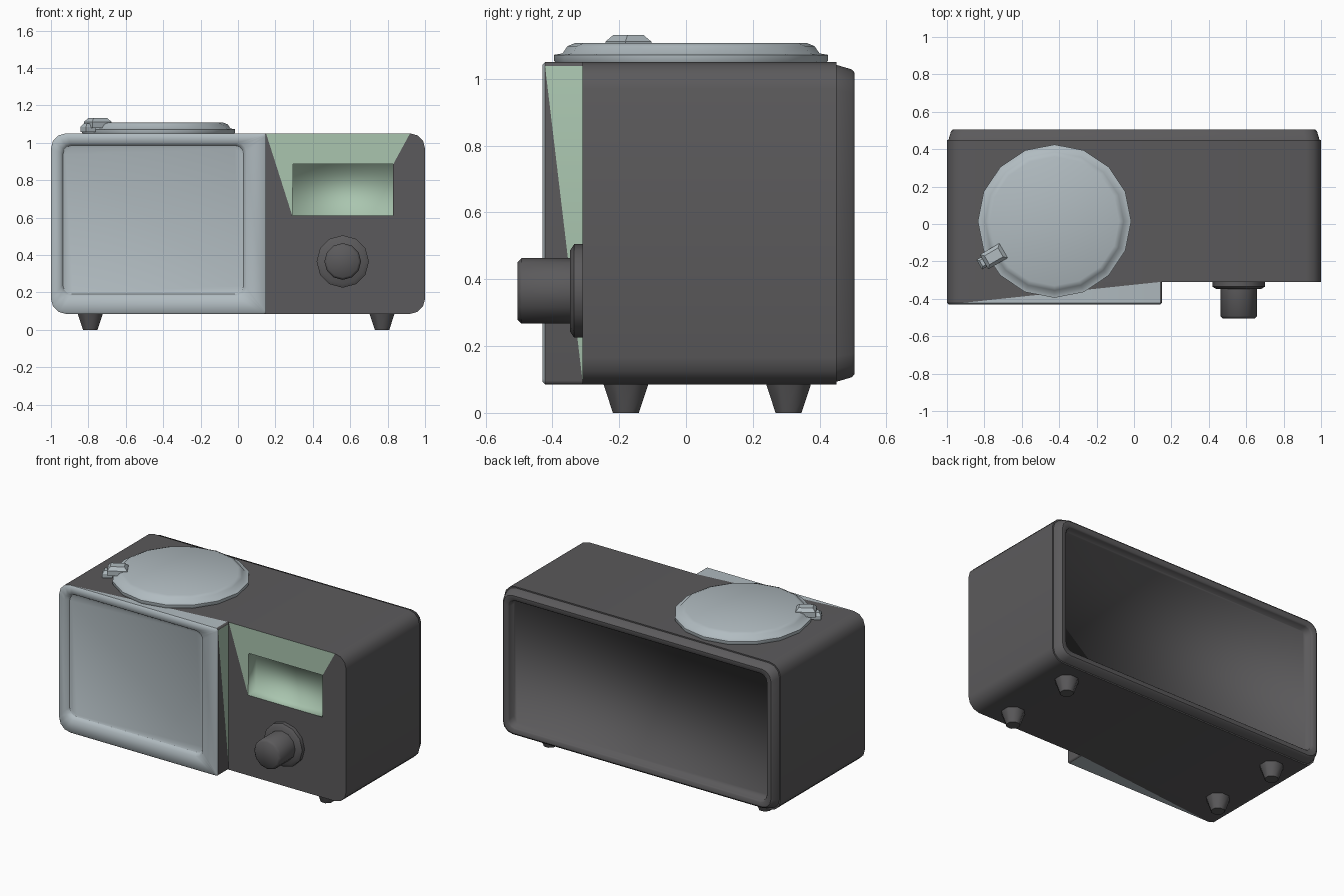
import bpy, bmesh, math
from mathutils import Matrix, Vector

if "Cube" in bpy.data.objects:
    bpy.data.objects.remove(bpy.data.objects["Cube"])


def make_material(name, rgb):
    m = bpy.data.materials.new(name)
    m.use_nodes = True
    m.diffuse_color = (*rgb, 1)
    m.node_tree.nodes["Principled BSDF"].inputs["Base Color"].default_value = (*rgb, 1)
    return m


MATS = [make_material("charcoal", (0.105, 0.102, 0.106)),
        make_material("pale_grey", (0.44, 0.50, 0.53)),
        make_material("soft_green", (0.40, 0.56, 0.43))]
DARK, LIGHT, GREEN = range(3)
STEPS = 4  # points per rounded corner


def outline(x0, x1, z0, z1, y, r, r_right=None):
    """Rounded rectangle facing the front, from the upper right corner round."""
    rr = r if r_right is None else r_right
    pts = []
    for k, (cx, cz, sx, sz, rad) in enumerate([(x1, z1, -1, -1, rr), (x0, z1, 1, -1, r),
                                               (x0, z0, 1, 1, r), (x1, z0, -1, 1, rr)]):
        for s in range(STEPS):
            a = math.pi / 2 * (k + s / (STEPS - 1))
            pts.append((cx + sx * rad + rad * math.cos(a), y, cz + sz * rad + rad * math.sin(a)))
    return pts


def add_ring(bm, pts):
    return [bm.verts.new(p) for p in pts]


def add_face(bm, verts, mat=DARK):
    f = bm.faces.new(verts)
    f.material_index = mat
    return f


def bridge(bm, a, b, mat=DARK, skip=()):
    n = len(a)
    for i in range(n):
        if i not in skip:
            j = (i + 1) % n
            add_face(bm, (a[i], a[j], b[j], b[i]), mat)


def finish(bm, name, angle=None, matrix=None):
    """Turn the bmesh into an object; no angle means smooth everywhere."""
    bmesh.ops.recalc_face_normals(bm, faces=bm.faces)
    if matrix:
        bm.transform(matrix)
    me = bpy.data.meshes.new(name)
    bm.to_mesh(me)
    bm.free()
    for m in MATS:
        me.materials.append(m)
    for p in me.polygons:
        p.use_smooth = True
    if angle is not None:
        me.set_sharp_from_angle(angle=math.radians(angle))
    ob = bpy.data.objects.new(name, me)
    bpy.context.scene.collection.objects.link(ob)
    return ob


def loft(name, rings, mat, angle=None, matrix=None, caps=(True, True)):
    bm = bmesh.new()
    vs = [add_ring(bm, r) for r in rings]
    for a, b in zip(vs, vs[1:]):
        bridge(bm, a, b, mat)
    for ring, wanted in ((vs[0], caps[0]), (vs[-1], caps[1])):
        if wanted:
            add_face(bm, ring, mat)
    return finish(bm, name, angle, matrix)


def lathe(name, profile, sides, mat, matrix, angle=35):
    rings = [[(r * math.cos(math.tau * i / sides), r * math.sin(math.tau * i / sides), h)
              for i in range(sides)] for r, h in profile]
    return loft(name, rings, mat, angle, matrix)


# Main dimensions
BOT, TOP, SPLIT = 0.085, 1.05, 0.15
FRONT, PANEL, BACK, RIM = -0.43, -0.31, 0.45, 0.505
R = 0.08


def shell(y, inset=0.0):
    return outline(-1 + inset, 1 - inset, BOT + inset, TOP - inset, y, R - inset * 0.5)


# Cabinet with the control panel and its green surround
bm = bmesh.new()
front = add_ring(bm, shell(PANEL))
back = add_ring(bm, shell(BACK))
bridge(bm, front, back)
top_mid = bm.verts.new((SPLIT, PANEL, TOP))
low_mid = bm.verts.new((SPLIT, PANEL, BOT))
niche_corners = [(0.83, PANEL, 0.885), (0.295, PANEL, 0.885), (0.29, PANEL, 0.61), (0.83, PANEL, 0.61)]
h = add_ring(bm, niche_corners)
add_face(bm, (front[3], top_mid, h[1], h[0]), GREEN)
add_face(bm, (top_mid, h[2], h[1]), GREEN)
add_face(bm, [top_mid, low_mid] + front[12:] + front[:4] + [h[0], h[3], h[2]])
add_face(bm, [top_mid] + front[4:12] + [low_mid])
finish(bm, "cabinet", 40)

# Niche in the control panel
loft("niche", [niche_corners, [(x, PANEL + 0.08, z) for x, _, z in niche_corners]],
     GREEN, None, None, (False, True)).data.flip_normals()

# Rear rim and sunken rear panel
loft("rear_rim", [shell(BACK), shell(BACK, 0.008), shell(RIM - 0.008, 0.022), shell(RIM, 0.032)],
     DARK, 50, None, (False, False))
rear = loft("rear_panel", [shell(RIM, 0.032), shell(RIM, 0.06), shell(RIM - 0.01, 0.068),
                           shell(BACK, 0.07)], DARK, None, None, (False, True))
if rear.data.polygons[-1].normal.y < 0:
    rear.data.flip_normals()

# Screen housing: its top, underside and inner side are split along a diagonal
EDGE = 0.008
bm = bmesh.new()
a = add_ring(bm, outline(-1, SPLIT, BOT, TOP, FRONT + EDGE, R, 0.012))
b = add_ring(bm, outline(-1, SPLIT, BOT, TOP, PANEL, R, 0.012))
T, L, S = STEPS - 1, 3 * STEPS - 1, 4 * STEPS - 1
bridge(bm, a, b, DARK, (T, L, S))
add_face(bm, (a[T], a[T + 1], b[T]), LIGHT)
add_face(bm, (a[T + 1], b[T + 1], b[T]))
add_face(bm, (a[L], a[L + 1], b[L + 1]), LIGHT)
add_face(bm, (a[L], b[L + 1], b[L]))
add_face(bm, (a[0], b[0], b[S]), GREEN)
add_face(bm, (a[0], b[S], a[S]))
finish(bm, "screen_housing", 40)

# Bezel and screen
bezel = [outline(-1, SPLIT, BOT, TOP, FRONT + EDGE, R, 0.012),
         outline(-1 + EDGE, SPLIT - EDGE, BOT + EDGE, TOP - EDGE, FRONT, R, 0.012),
         outline(-0.95, 0.045, 0.175, 1.0, FRONT, 0.05),
         outline(-0.935, 0.03, 0.19, 0.985, FRONT + 0.025, 0.045)]
screen = [bezel[-1], outline(-0.92, 0.015, 0.2, 0.97, FRONT + 0.03, 0.035)]
for name, rings, cap in (("bezel", bezel, False), ("screen", screen, True)):
    ob = loft(name, rings, LIGHT, None, None, (False, cap))
    if sum(p.normal.y * p.area for p in ob.data.polygons) > 0:
        ob.data.flip_normals()

# Round lid on top
LID = Vector((-0.425, 0.015, TOP))
lathe("lid", [(0.40, -0.01), (0.41, 0.005), (0.41, 0.022), (0.385, 0.026), (0.37, 0.048), (0.345, 0.058)],
      16, LIGHT, Matrix.Translation(LID), 50)


# Lid latch, pointing outwards from the lid centre
def block(name, x, half_x, half_y, z0, z1, slope):
    place = Matrix.Translation(LID) @ Matrix.Rotation(math.radians(210), 4, "Z")
    mid = z0 + (z1 - z0) * 0.6
    rings = [[(x + sx * hx, sy * hy, z) for sx, sy in ((1, 1), (-1, 1), (-1, -1), (1, -1))]
             for hx, hy, z in ((half_x, half_y, z0), (half_x, half_y, mid),
                               (half_x - slope, half_y - slope, z1))]
    loft(name, rings, LIGHT, 30, place)


block("latch", 0.375, 0.06, 0.045, 0.03, 0.082, 0.018)
block("latch_tail", 0.435, 0.03, 0.03, 0.008, 0.052, 0.012)

# Control knob
forward = Matrix.Translation((0.56, PANEL, 0.365)) @ Matrix.Rotation(math.pi / 2, 4, "X")
lathe("knob_flange", [(0.14, -0.01), (0.14, 0.025), (0.12, 0.038)], 12, DARK, forward, 50)
lathe("knob", [(0.098, 0.03), (0.098, 0.182), (0.085, 0.195)], 12, DARK, forward, 50)

# Feet
for side, x in (("right", -0.79), ("left", 0.77)):
    for end, y in (("front", -0.18), ("rear", 0.307)):
        lathe(f"{end}_{side}_foot", [(0.042, 0), (0.074, BOT + 0.005)], 8, DARK,
              Matrix.Translation((x, y, 0)) @ Matrix.Rotation(math.pi / 8, 4, "Z"), 50)
